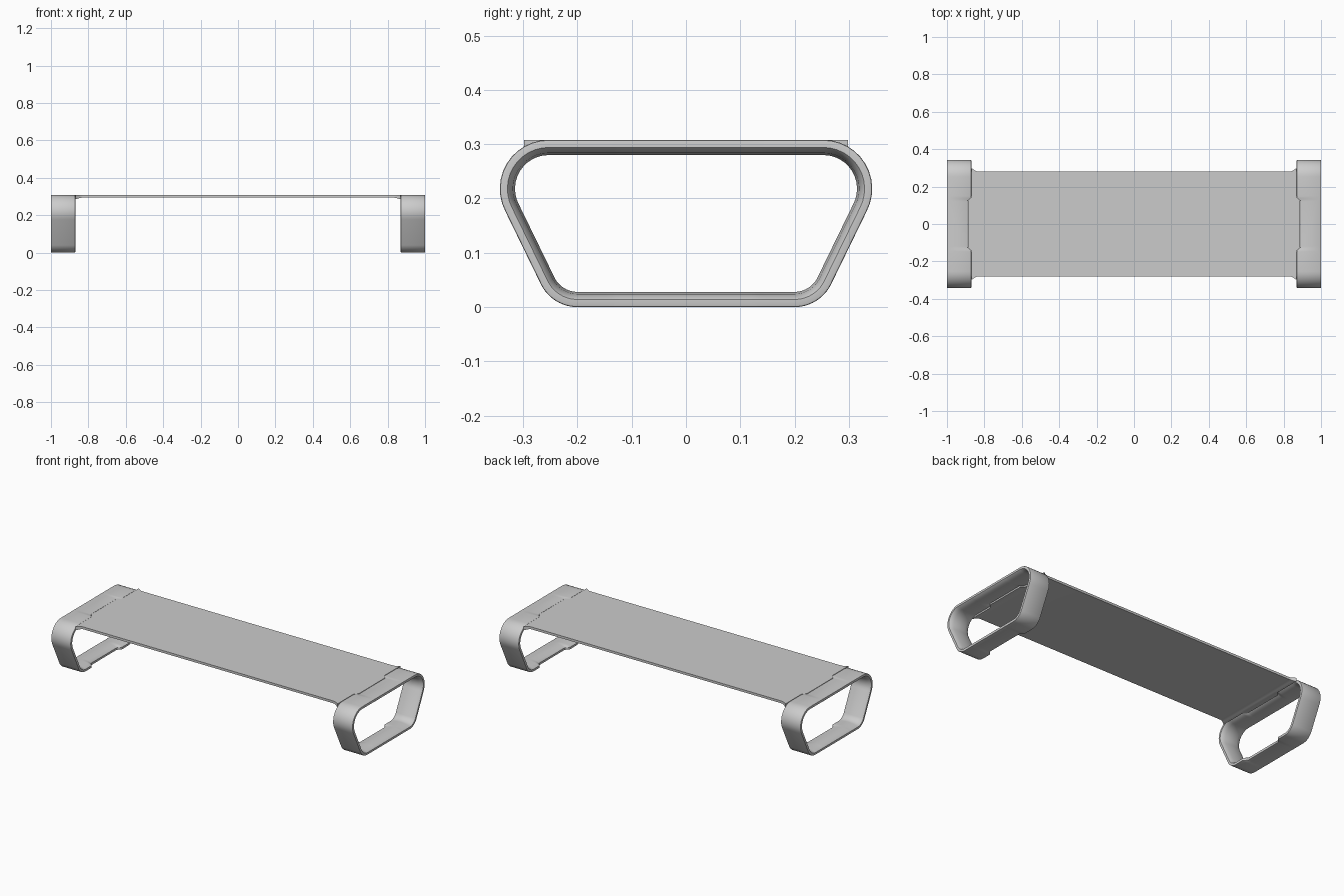
import bpy, bmesh, math

if "Cube" in bpy.data.objects:
    bpy.data.objects.remove(bpy.data.objects["Cube"])

TOP, EDGE_X, NOTCH = 0.308, 0.87, 0.02
STEP = [0.12, 0.125, 0.13, 0.134, 0.138, 0.143, 0.148]


def seam_x(y):
    """Inner edge of the leg loop, stepped outwards in the middle."""
    t = min(max((0.148 - abs(y)) / 0.028, 0), 1)
    return EDGE_X + NOTCH * t * t * (3 - 2 * t)


def make_object(name, bm, angle):
    bmesh.ops.recalc_face_normals(bm, faces=bm.faces)
    mesh = bpy.data.meshes.new(name)
    bm.to_mesh(mesh)
    bm.free()
    ob = bpy.data.objects.new(name, mesh)
    bpy.context.collection.objects.link(ob)
    bpy.context.view_layer.objects.active = ob
    ob.select_set(True)
    bpy.ops.object.shade_smooth_by_angle(angle=math.radians(angle))
    ob.select_set(False)
    return ob


def loop_profile(d):
    """Rounded trapezoid in (y, z), inset by d, starting at bottom centre."""
    half = [(y, d) for y in STEP]
    for cy, cz, r, a0, a1 in ((0.2, 0.075, 0.075, -90, -28), (0.253, 0.218, 0.09, -28, 90)):
        for i in range(13):
            a = math.radians(a0 + (a1 - a0) * i / 12)
            half.append((cy + (r - d) * math.cos(a), cz + (r - d) * math.sin(a)))
    half += [(y, TOP - d) for y in reversed(STEP)]
    return half + [(-y, z) for y, z in reversed(half)]


# Leg loops: crowned strip section swept around the trapezoid
section = [(0.025, 0), (0.975, 0), (0.993, 0.001), (1, 0.004), (1, 0.014), (0.96, 0.018),
           (0.8, 0.024), (0.5, 0.028), (0.2, 0.024), (0.04, 0.018), (0, 0.014),
           (0, 0.004), (0.007, 0.001)]
for name, side in (("right_leg_loop", 1), ("left_leg_loop", -1)):
    bm = bmesh.new()
    rings = []
    for u, d in section:
        rings.append([bm.verts.new((side * (1 + u * (seam_x(y) - 1)), y, z))
                      for y, z in loop_profile(d)])
    n = len(rings[0])
    for k, a in enumerate(rings):
        b = rings[(k + 1) % len(rings)]
        for i in range(n):
            j = (i + 1) % n
            bm.faces.new((a[i], a[j], b[j], b[i]))
    make_object(name, bm, 40)

# Top panel: flat plate with flared, slightly thicker ends fitting the notches
stations = [(0.83, 0.28, 0.294), (0.842, 0.282, 0.293), (0.852, 0.287, 0.29),
            (0.862, 0.294, 0.287), (None, 0.298, 0.286)]
rows = [(-1, s) for s in reversed(stations)] + [(1, s) for s in stations]
across = [-0.298] + [-y for y in reversed(STEP)] + STEP + [0.298]
bm = bmesh.new()
top, bottom = [], []
for side, (x, width, low) in rows:
    for grid, z in ((top, TOP), (bottom, low)):
        grid.append([bm.verts.new((side * ((seam_x(y) - 0.0015) if x is None else x),
                                   y * width / 0.298, z)) for y in across])
m, n = len(rows), len(across)
for grid in (top, bottom):
    for i in range(m - 1):
        for j in range(n - 1):
            bm.faces.new((grid[i][j], grid[i + 1][j], grid[i + 1][j + 1], grid[i][j + 1]))
for j in (0, n - 1):
    for i in range(m - 1):
        bm.faces.new((top[i][j], top[i + 1][j], bottom[i + 1][j], bottom[i][j]))
for i in (0, m - 1):
    for j in range(n - 1):
        bm.faces.new((top[i][j], top[i][j + 1], bottom[i][j + 1], bottom[i][j]))
make_object("top_panel", bm, 30)
